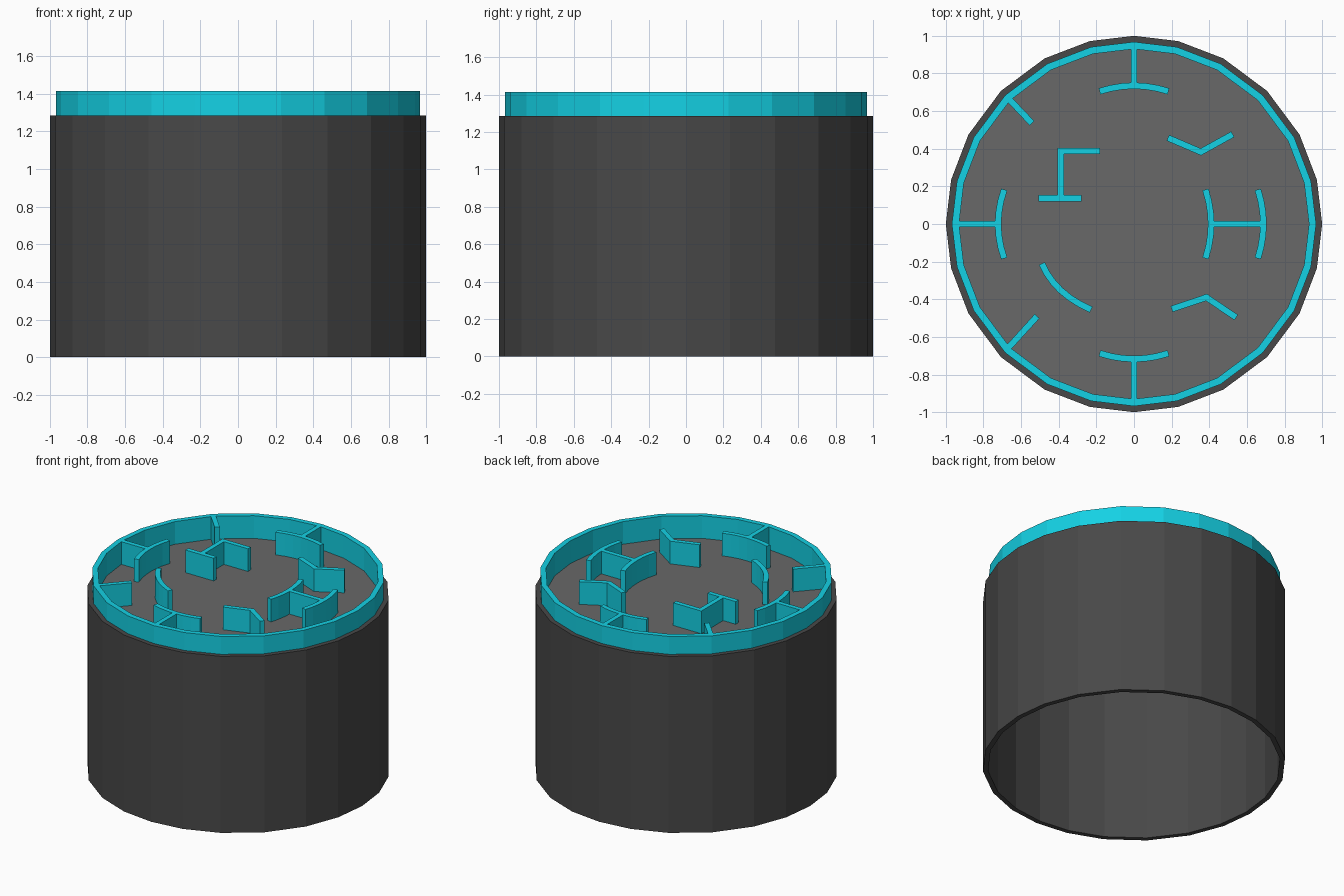
import bpy
from math import sin, cos, radians
from mathutils import Vector

if "Cube" in bpy.data.objects:
    bpy.data.objects.remove(bpy.data.objects["Cube"])


def material(name, rgb):
    m = bpy.data.materials.new(name)
    m.diffuse_color = (*rgb, 1)
    m.use_nodes = True
    m.node_tree.nodes["Principled BSDF"].inputs["Base Color"].default_value = m.diffuse_color
    return m


CYAN = material("cyan", (0.007, 0.64, 0.78))
DARK = material("dark_grey", (0.065, 0.065, 0.065))
GREY = material("mid_grey", (0.14, 0.14, 0.14))

# 24 slightly uneven sides
ANGLES = [radians(q + a) for q in (0, 90, 180, 270) for a in (0, 13.6, 28.4, 45, 61.6, 76.4)]
TOP, RIM, FLOOR = 1.415, 1.285, 1.25


def add_mesh(name, verts, faces, mat):
    me = bpy.data.meshes.new(name)
    me.from_pydata(verts, [], faces)
    me.materials.append(mat)
    ob = bpy.data.objects.new(name, me)
    bpy.context.collection.objects.link(ob)
    return ob


def tube(name, r_out, r_in, z0, z1, mat):
    n = len(ANGLES)
    profile = [(r_out, z0), (r_out, z1), (r_in, z1), (r_in, z0)]
    verts = [(r * cos(a), r * sin(a), z) for r, z in profile for a in ANGLES]
    faces = []
    for k in range(4):
        a, b = k * n, (k + 1) % 4 * n
        faces += [(a + i, a + (i + 1) % n, b + (i + 1) % n, b + i) for i in range(n)]
    return add_mesh(name, verts, faces, mat)


def disc(name, r, z0, z1, mat):
    n = len(ANGLES)
    verts = [(r * cos(a), r * sin(a), z) for z in (z0, z1) for a in ANGLES]
    faces = [tuple(reversed(range(n))), tuple(range(n, 2 * n))]
    faces += [(i, (i + 1) % n, n + (i + 1) % n, n + i) for i in range(n)]
    return add_mesh(name, verts, faces, mat)


def ridge(name, path, width=0.034, z0=FLOOR - 0.01, z1=TOP):
    """Upright wall following a path, with mitred corners."""
    p = [Vector(q) for q in path]
    n = len(p)
    left, right = [], []
    for i in range(n):
        d0 = (p[i] - p[max(i - 1, 0)]).normalized() if i else (p[1] - p[0]).normalized()
        d1 = (p[i + 1] - p[i]).normalized() if i < n - 1 else d0
        t = (d0 + d1).normalized()
        off = Vector((-t.y, t.x)) * (width / 2 / t.dot(d0))
        left.append(p[i] + off)
        right.append(p[i] - off)
    verts = [(v.x, v.y, z) for z in (z0, z1) for v in left + right]
    L, R, m = 0, n, 2 * n
    faces = [(R, L, m + L, m + R), (L + n - 1, R + n - 1, m + R + n - 1, m + L + n - 1)]
    for i in range(n - 1):
        a, b, c, d = L + i, L + i + 1, R + i + 1, R + i
        faces += [(a, b, c, d), (m + d, m + c, m + b, m + a),
                  (b, a, m + a, m + b), (d, c, m + c, m + d)]
    return add_mesh(name, verts, faces, CYAN)


def bow(start, mid, end, steps=6):
    """Shallow curve through three points."""
    a, m, b = Vector(start), Vector(mid), Vector(end)
    c = 2 * m - (a + b) / 2
    return [a * (1 - t) ** 2 + c * 2 * t * (1 - t) + b * t * t
            for t in (i / steps for i in range(steps + 1))]


# Body shell, recessed floor and raised ring
tube("body_shell", 1.0, 0.966, 0, RIM, DARK)
disc("recessed_floor", 0.967, FLOOR - 0.01, FLOOR, GREY)
tube("top_ring", 0.968, 0.93, FLOOR - 0.005, TOP, CYAN)

# Curved ridges
ridge("back_arc", bow((-0.183, 0.705), (0, 0.735), (0.183, 0.705)))
ridge("front_arc", bow((-0.183, -0.687), (0, -0.717), (0.183, -0.687)))
ridge("left_arc", bow((-0.69, -0.183), (-0.722, 0), (-0.69, 0.183)))
ridge("right_inner_arc", bow((0.38, -0.183), (0.41, 0), (0.38, 0.183)))
ridge("right_outer_arc", bow((0.658, -0.183), (0.688, 0), (0.658, 0.183)))
ridge("front_left_arc", bow((-0.49, -0.21), (-0.39, -0.352), (-0.228, -0.455)))

# Straight ridges joining the arcs and the ring
ridge("back_stem", [(0, 0.94), (0, 0.73)])
ridge("front_stem", [(0, -0.94), (0, -0.71)])
ridge("left_stem", [(-0.94, 0), (-0.715, 0)])
ridge("right_stem", [(0.405, 0), (0.685, 0)])
ridge("back_left_spoke", [(-0.67, 0.67), (-0.542, 0.535)])
ridge("front_left_spoke", [(-0.67, -0.66), (-0.515, -0.49)])

# Bent ridges
ridge("back_right_bend", [(0.18, 0.458), (0.355, 0.383), (0.525, 0.477)])
ridge("front_right_bend", [(0.2, -0.452), (0.385, -0.39), (0.543, -0.497)])
ridge("stepped_ridge", [(-0.18, 0.388), (-0.39, 0.388), (-0.39, 0.137)])
ridge("stepped_ridge_foot", [(-0.508, 0.137), (-0.28, 0.137)])
